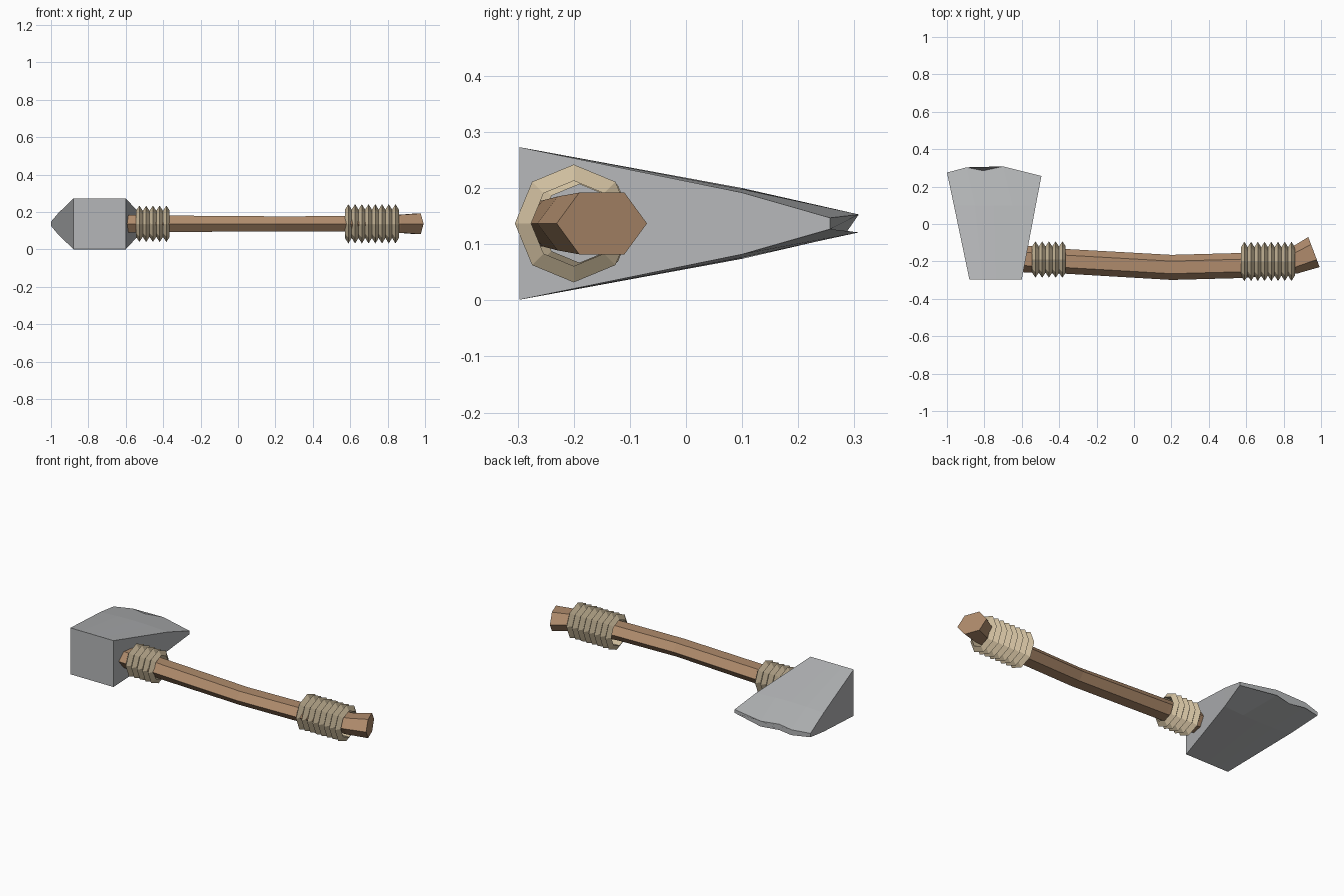
import bpy, bmesh, math
from mathutils import Vector

if "Cube" in bpy.data.objects:
    bpy.data.objects.remove(bpy.data.objects["Cube"])

ZC = 0.137  # height of the centre plane


def material(name, color):
    m = bpy.data.materials.new(name)
    m.diffuse_color = (*color, 1)
    m.use_nodes = True
    m.node_tree.nodes["Principled BSDF"].inputs["Base Color"].default_value = m.diffuse_color
    return m


STEEL = material("grey_steel", (0.46, 0.47, 0.48))
WOOD = material("brown_wood", (0.43, 0.26, 0.15))
ROPE = material("tan_rope", (0.62, 0.51, 0.34))


def make_object(name, bm, mat):
    bmesh.ops.recalc_face_normals(bm, faces=bm.faces)
    me = bpy.data.meshes.new(name)
    bm.to_mesh(me)
    bm.free()
    me.materials.append(mat)
    ob = bpy.data.objects.new(name, me)
    bpy.context.collection.objects.link(ob)
    return ob


def skin(bm, rings, closed=False):
    """Join equal loops of points with quads, capping the ends if open."""
    vs = [[bm.verts.new(p) for p in r] for r in rings]
    n = len(vs[0])
    pairs = list(zip(vs, vs[1:]))
    if closed:
        pairs.append((vs[-1], vs[0]))
    for a, b in pairs:
        for i in range(n):
            j = (i + 1) % n
            bm.faces.new((a[i], a[j], b[j], b[i]))
    if not closed:
        bm.faces.new(vs[0])
        bm.faces.new(vs[-1])


# Axe head: wedge flaring from a square poll to a chipped thin edge
# each row runs left to right as (x, y, half thickness)
rows = [
    [(-0.88 + 0.07 * i, -0.297, 0.136) for i in range(5)],
    [(-0.963, 0.10, 0.055), (-0.85, 0.10, 0.061), (-0.75, 0.10, 0.063),
     (-0.65, 0.10, 0.061), (-0.525, 0.10, 0.055)],
    [(-1.0, 0.275, 0.011), (-0.895, 0.303, 0.016), (-0.805, 0.285, 0.017),
     (-0.70, 0.308, 0.016), (-0.495, 0.257, 0.010)],
]
bm = bmesh.new()
skin(bm, [[(x, y, ZC + h) for x, y, h in row] +
          [(x, y, ZC - h) for x, y, h in reversed(row)] for row in rows])
make_object("axe_head", bm, STEEL)

# Handle: bent six-sided shaft; stations are (x, y, half width, half height, tilt)
stations = [
    (-0.62, -0.185, 0.072, 0.048, 0.0),
    (-0.36, -0.200, 0.066, 0.044, -0.05),
    (0.20, -0.232, 0.067, 0.040, 0.0),
    (0.57, -0.222, 0.067, 0.041, 0.03),
    (0.86, -0.193, 0.073, 0.048, 0.18),
    (0.962, -0.150, 0.086, 0.055, 0.36),
]
rings = []
for x, y, w, h, tilt in stations:
    ring = []
    for k in range(6):
        a = k * math.pi / 3
        s = w * math.cos(a)
        ring.append((x - s * math.sin(tilt), y + s * math.cos(tilt),
                     ZC + h * math.sin(a) / math.sin(math.pi / 3)))
    rings.append(ring)
bm = bmesh.new()
skin(bm, rings)
make_object("handle", bm, WOOD)


# Rope bindings: rows of eight-sided rings with a triangular section
def binding(name, x0, x1, y, outer, inner, count):
    bm = bmesh.new()
    pitch = (x1 - x0) / count
    for c in range(count):
        cx = x0 + pitch * (c + 0.5)
        section = [(0, outer), (-pitch / 2, inner), (pitch / 2, inner)]
        skin(bm, [[(cx + dx, y + r * math.cos(k * math.pi / 4),
                    ZC + r * math.sin(k * math.pi / 4)) for dx, r in section]
                  for k in range(8)], closed=True)
    return make_object(name, bm, ROPE)


binding("head_binding", -0.545, -0.365, -0.19, 0.097, 0.070, 5)
binding("grip_binding", 0.572, 0.86, -0.20, 0.105, 0.076, 8)
